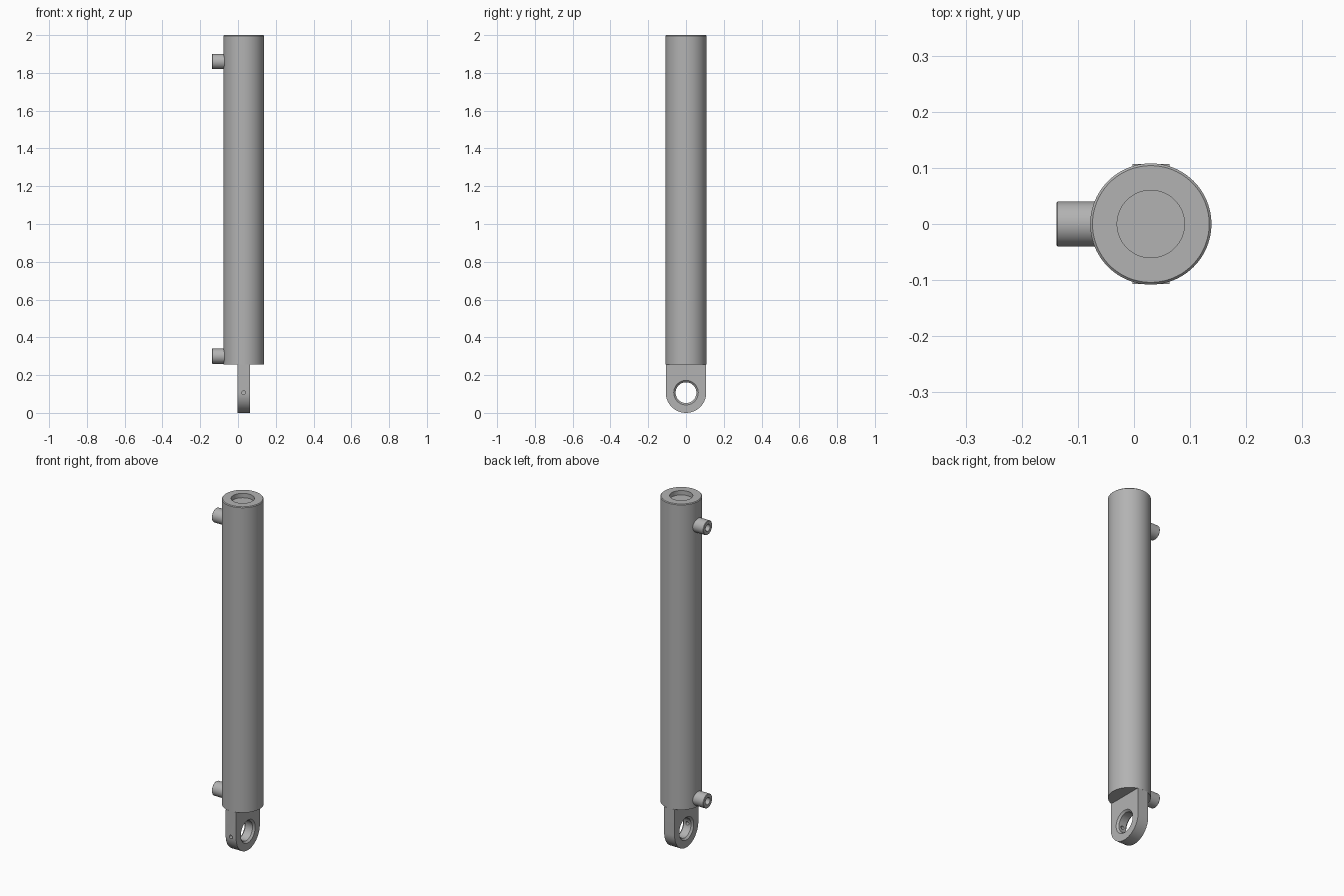
import bpy, bmesh, math
from mathutils import Matrix

if "Cube" in bpy.data.objects:
    bpy.data.objects.remove(bpy.data.objects["Cube"])

CX = 0.03          # barrel axis
R = 0.108          # barrel radius
EYE_Z = 0.107      # height of the eye centre

steel = bpy.data.materials.new("steel grey")
steel.diffuse_color = (0.45, 0.45, 0.45, 1)
steel.use_nodes = True
steel.node_tree.nodes["Principled BSDF"].inputs["Base Color"].default_value = steel.diffuse_color


def finish(name, bm, matrix=Matrix()):
    bmesh.ops.remove_doubles(bm, verts=bm.verts, dist=1e-5)
    bmesh.ops.recalc_face_normals(bm, faces=bm.faces)
    me = bpy.data.meshes.new(name)
    bm.to_mesh(me)
    bm.free()
    me.transform(matrix)
    me.materials.append(steel)
    ob = bpy.data.objects.new(name, me)
    bpy.context.collection.objects.link(ob)
    return ob


def lathe(name, profile, matrix, steps=64):
    """Spin (radius, height) points around z; radius 0 closes the end."""
    bm = bmesh.new()
    vs = [bm.verts.new((r, 0, z)) for r, z in profile]
    es = [bm.edges.new(p) for p in zip(vs, vs[1:])]
    bmesh.ops.spin(bm, geom=vs + es, cent=(0, 0, 0), axis=(0, 0, 1),
                   angle=math.tau, steps=steps)
    return finish(name, bm, matrix)


def cut(target, cutter):
    mod = target.modifiers.new("cut", 'BOOLEAN')
    mod.object = cutter
    mod.solver = 'EXACT'
    cutter.hide_render = True
    cutter.hide_viewport = True


def smooth(ob):
    bpy.ops.object.select_all(action='DESELECT')
    ob.select_set(True)
    bpy.context.view_layer.objects.active = ob
    bpy.ops.object.shade_smooth_by_angle(angle=math.radians(30))


# Barrel with chamfered rim and rod recess in the top
barrel = lathe("barrel", [(0, 0.255), (R, 0.255), (R, 1.996), (R - 0.004, 2.0),
                          (0.06, 2.0), (0.06, 1.975), (0, 1.975)],
               Matrix.Translation((CX, 0, 0)), 96)
smooth(barrel)

# Oil ports pointing to -x, each with a blind bore
to_left = Matrix.Rotation(-math.pi / 2, 4, 'Y')
for name, z in (("lower_port", 0.30), ("upper_port", 1.86)):
    port = lathe(name, [(0, 0.03), (0.04, 0.03), (0.04, 0.136), (0.038, 0.138),
                        (0.02, 0.138), (0.02, 0.085), (0, 0.085)],
                 Matrix.Translation((0, 0, z)) @ to_left, 48)
    smooth(port)

# Mounting lug: a plate rounded at the bottom
bm = bmesh.new()
half, x0, x1 = 0.107, CX - 0.033, CX + 0.033
outline = [(half, 0.255), (-half, 0.255)]
outline += [(half * math.cos(a), EYE_Z + half * math.sin(a))
            for a in (math.pi + math.pi * i / 40 for i in range(41))]
face = bm.faces.new([bm.verts.new((x0, y, z)) for y, z in outline])
ext = bmesh.ops.extrude_face_region(bm, geom=[face])
bmesh.ops.translate(bm, vec=(x1 - x0, 0, 0),
                    verts=[g for g in ext["geom"] if isinstance(g, bmesh.types.BMVert)])
lug = finish("mounting_lug", bm)

# Eye bore with chamfered mouths
w = (x1 - x0) / 2
eye = lathe("eye_cutter", [(0, -w - 0.01), (0.075, -w - 0.01), (0.055, w * -1 + 0.01),
                           (0.055, w - 0.01), (0.075, w + 0.01), (0, w + 0.01)],
            Matrix.Translation((CX, 0, EYE_Z)) @ Matrix.Rotation(math.pi / 2, 4, 'Y'), 64)
cut(lug, eye)

# Grease hole from the front edge into the eye
grease = lathe("grease_cutter", [(0, 0.03), (0.01, 0.03), (0.01, 0.13), (0, 0.13)],
               Matrix.Translation((CX, 0, EYE_Z)) @ Matrix.Rotation(math.pi / 2, 4, 'X'), 24)
cut(lug, grease)
smooth(lug)
